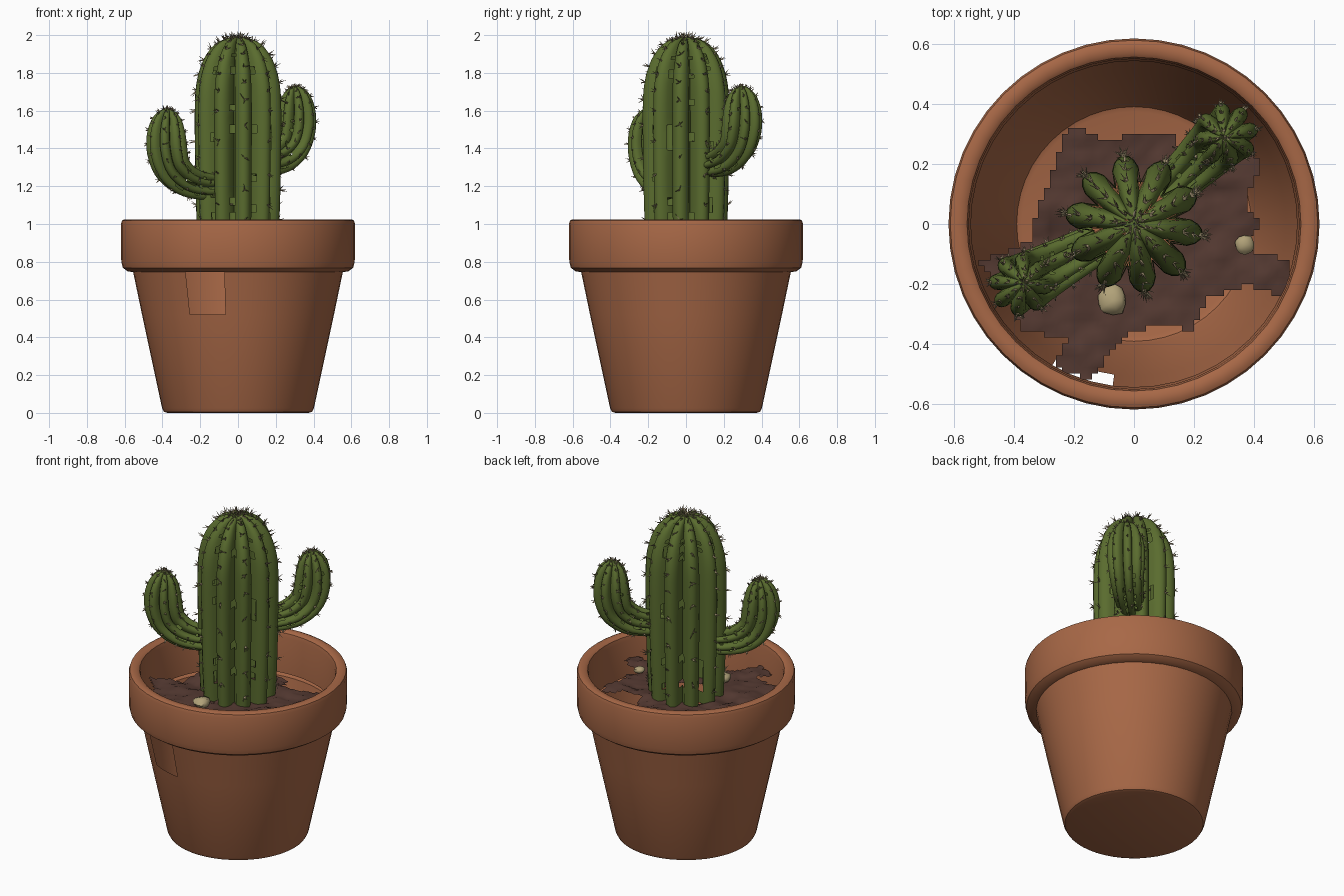
import bpy, bmesh, math, random
from mathutils import Vector, noise

if "Cube" in bpy.data.objects:
    bpy.data.objects.remove(bpy.data.objects["Cube"])

random.seed(4)
Z = Vector((0, 0, 1))


def material(name, rgb):
    m = bpy.data.materials.new(name)
    m.diffuse_color = (*rgb, 1)
    m.use_nodes = True
    m.node_tree.nodes["Principled BSDF"].inputs["Base Color"].default_value = m.diffuse_color
    return m


TERRACOTTA = material("terracotta", (0.39, 0.138, 0.062))
GREEN = material("cactus green", (0.102, 0.15, 0.028))
SOIL = material("dark soil", (0.088, 0.041, 0.031))
PEBBLE = material("pale pebble", (0.44, 0.36, 0.19))
SPINE = material("dry spine", (0.30, 0.24, 0.14))


def finish(name, bm, mat, angle=40):
    me = bpy.data.meshes.new(name)
    bm.to_mesh(me)
    bm.free()
    me.materials.append(mat)
    ob = bpy.data.objects.new(name, me)
    bpy.context.collection.objects.link(ob)
    bpy.ops.object.select_all(action='DESELECT')
    ob.select_set(True)
    bpy.context.view_layer.objects.active = ob
    if angle:
        bpy.ops.object.shade_smooth_by_angle(angle=math.radians(angle))
    return ob


# Pot: lathed shell with thick rolled rim and a broken-out chip at the front
profile = [(0.375, 0), (0.392, 0.006), (0.402, 0.025), (0.508, 0.52), (0.555, 0.745),
           (0.585, 0.75), (0.61, 0.768), (0.618, 0.80), (0.62, 1.0), (0.614, 1.018),
           (0.60, 1.025), (0.572, 1.025), (0.558, 1.015), (0.552, 0.99), (0.545, 0.77)]
SEG = 48
bm = bmesh.new()
rings = [[bm.verts.new((r * math.cos(k * math.tau / SEG), r * math.sin(k * math.tau / SEG), z))
          for k in range(SEG)] for r, z in profile]
bm.faces.new(rings[0][::-1])
for i in range(len(rings) - 1):
    for k in range(SEG):
        if i == 3 and 32 <= k < 35:
            continue
        j = (k + 1) % SEG
        bm.faces.new((rings[i][k], rings[i][j], rings[i + 1][j], rings[i + 1][k]))
finish("pot", bm, TERRACOTTA)

# Soil: bumpy broken crust inside a ragged outline
outline = [(-.22, .33), (-.06, .27), (.0, .31), (.13, .31), (.17, .2), (.28, .2), (.38, .27), (.43, .2),
           (.37, .08), (.42, 0), (.36, -.08), (.53, -.12), (.51, -.25), (.38, -.2), (.24, -.25),
           (.19, -.36), (.1, -.33), (-.04, -.38), (-.14, -.52), (-.27, -.48), (-.22, -.38),
           (-.37, -.36), (-.43, -.22), (-.52, -.12), (-.44, -.1), (-.35, -.05), (-.33, .02), (-.26, .2)]


def inside(x, y):
    hit = False
    for (ax, ay), (bx, by) in zip(outline, outline[1:] + outline[:1]):
        if (ay > y) != (by > y) and x < (bx - ax) * (y - ay) / (by - ay) + ax:
            hit = not hit
    return hit


bm = bmesh.new()
STEP, N = 0.02, 28
grid = {}


def soil_vert(i, j):
    if (i, j) not in grid:
        x, y = i * STEP, j * STEP
        h = 0.875 + 0.022 * noise.noise(Vector((x * 9, y * 9, 1))) + 0.01 * noise.noise(Vector((x * 25, y * 25, 5)))
        grid[i, j] = bm.verts.new((x, y, h))
    return grid[i, j]


for i in range(-N, N):
    for j in range(-N, N):
        x, y = (i + .5) * STEP, (j + .5) * STEP
        if inside(x, y) and math.hypot(x, y) > 0.14:
            bm.faces.new([soil_vert(*p) for p in ((i, j), (i + 1, j), (i + 1, j + 1), (i, j + 1))])
finish("soil", bm, SOIL, 60)

# Pebbles
for n, (x, y, r) in enumerate([(0.37, -0.07, 0.033), (-0.07, -0.255, 0.05)]):
    bm = bmesh.new()
    bmesh.ops.create_icosphere(bm, subdivisions=2, radius=r)
    for v in bm.verts:
        v.co *= 1 + 0.25 * noise.noise(v.co * 30)
        v.co.z *= 0.6
        v.co += Vector((x, y, 0.89))
    finish("pebble_%d" % n, bm, PEBBLE)


def smooth_path(pts, steps):
    """Catmull-Rom through (distance, height, radius) points."""
    p = [Vector(q) for q in pts]
    p = [2 * p[0] - p[1]] + p + [2 * p[-1] - p[-2]]
    out = []
    for a, b, c, d in zip(p, p[1:], p[2:], p[3:]):
        for s in range(steps):
            t = s / steps
            out.append(0.5 * (2 * b + (c - a) * t + (2 * a - 5 * b + 4 * c - d) * t * t
                              + (3 * b - a - 3 * c + d) * t ** 3))
    return out + [p[-2]]


def add_spines(bm, at, out, length):
    """A tuft of thin pointed needles."""
    for _ in range(4):
        d = (out + 0.75 * Vector([random.uniform(-1, 1) for _ in range(3)])).normalized()
        s = d.orthogonal().normalized() * 0.0045
        t = d.cross(s)
        base = at - out * 0.006
        a, b, c = [bm.verts.new(base + q) for q in (s, -0.5 * s + 0.87 * t, -0.5 * s - 0.87 * t)]
        tip = bm.verts.new(base + d * length * random.uniform(0.7, 1.2))
        for f in ((a, b, tip), (b, c, tip), (c, a, tip)):
            bm.faces.new(f)


def cactus_stem(name, angle, pts, ribs, phase, valley, steps, every, bands, spine):
    """Ribbed stem swept along a path in the vertical plane at the given angle."""
    u = Vector((math.cos(angle), math.sin(angle), 0))
    side = Z.cross(u)
    path = smooth_path(pts, steps)
    bm, sp = bmesh.new(), bmesh.new()
    per = 8
    count = ribs * per
    rings = []
    for i, p in enumerate(path):
        q = path[min(i + 1, len(path) - 1)] - path[max(i - 1, 0)]
        tan = (u * q.x + Z * q.y).normalized()
        nrm = side.cross(tan)
        centre = u * p.x + Z * p.y
        ring = []
        for k in range(count):
            a = phase + k * math.tau / count
            w = abs(math.cos(math.pi * k / per)) ** 0.65
            d = nrm * math.cos(a) + side * math.sin(a)
            ring.append(bm.verts.new(centre + d * p.z * (valley + (1 - valley) * w)))
            # tufts sit on rib crests, staggered between neighbours
            if k % per == 0 and i > 1 and (i + (k // per) % 2 * (every // 2)) % every == 0:
                slope = (path[max(i - 1, 0)].z - p.z) / max(q.length / 2, 1e-4)
                add_spines(sp, centre + d * p.z, (d + tan * max(0, slope)).normalized(), spine)
        rings.append(ring)
    for i in range(len(rings) - 1):
        z = path[i].y
        torn = any(lo < z < hi for lo, hi in bands)
        for rib in range(ribs):
            gap = random.random() < (0.42 if torn else 0.04)
            for c in range(per):
                if gap and c in (3, 4):
                    continue
                k = rib * per + c
                j = (k + 1) % count
                bm.faces.new((rings[i][k], rings[i][j], rings[i + 1][j], rings[i + 1][k]))
    bm.faces.new(rings[-1])
    add_spines(sp, u * path[-1].x + Z * path[-1].y, Z, spine * 0.6)
    finish(name, bm, GREEN, 60)
    finish(name + "_spines", sp, SPINE, 0)


# Main trunk, ten ribs
cactus_stem("trunk", 0, [(0, .87, .215), (0, 1.1, .225), (0, 1.35, .23), (0, 1.6, .232), (0, 1.75, .222),
                         (0, 1.87, .185), (0, 1.95, .125), (0, 1.982, .06), (0, 1.988, .015)],
            10, math.radians(-9), 0.62, 6, 4, [(0.98, 1.16), (1.38, 1.5), (1.76, 1.9)], 0.04)

# Two upturned arms sharing one shape
arm = [(.13, 1.205, .07), (.22, 1.205, .078), (.32, 1.235, .09), (.395, 1.30, .1), (.425, 1.39, .108),
       (.43, 1.48, .102), (.425, 1.555, .078), (.42, 1.598, .04), (.418, 1.61, .008)]
for name, deg, lift in (("left_arm", 208, 0), ("right_arm", 44, 0.12)):
    cactus_stem(name, math.radians(deg), [(s, z + lift, r) for s, z, r in arm],
                8, 0.2, 0.62, 5, 4, [(1.2 + lift, 1.26 + lift)], 0.026)
